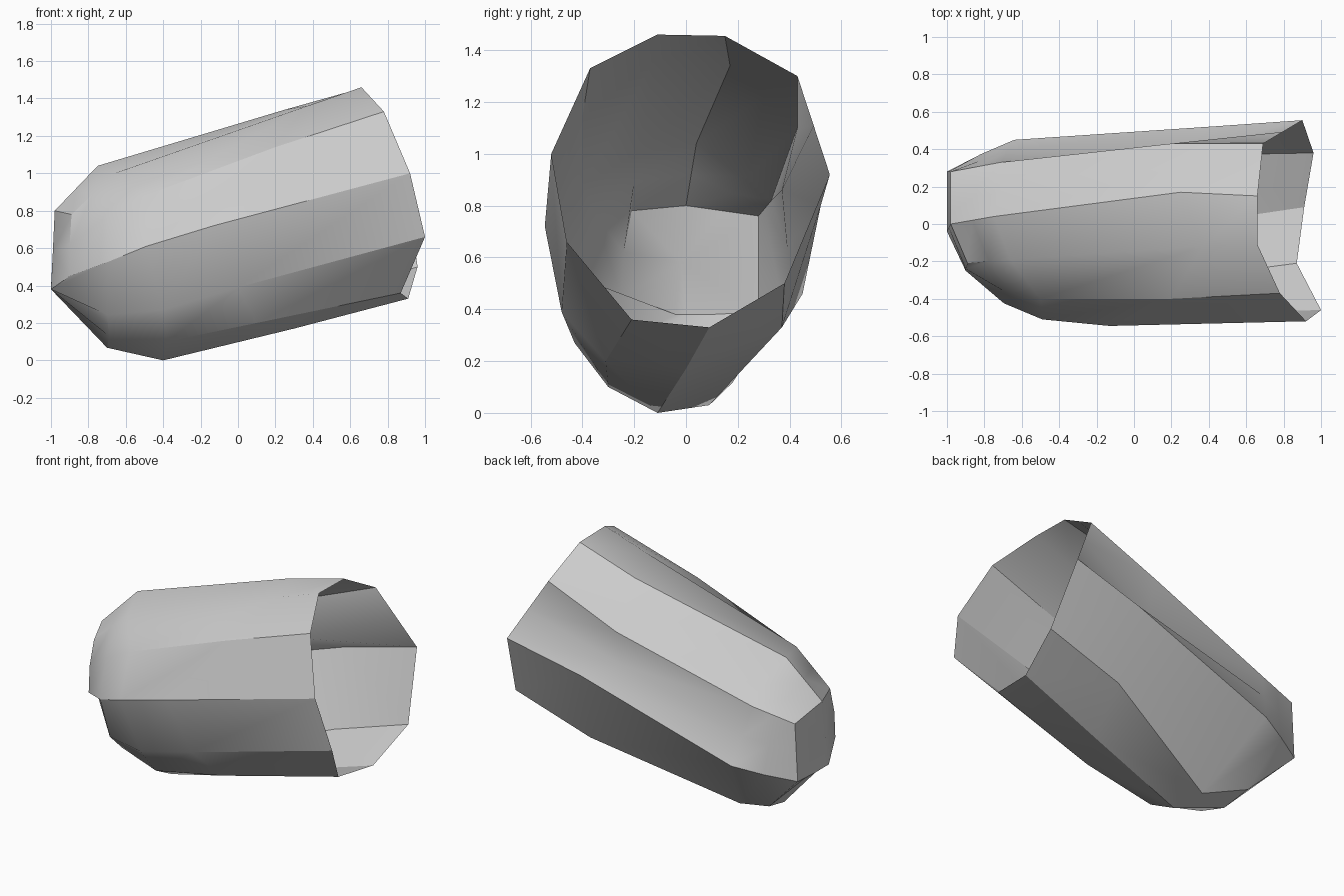
import bpy
import bmesh
from mathutils import Vector

default_cube = bpy.data.objects.get("Cube")
if default_cube:
    bpy.data.objects.remove(default_cube, do_unlink=True)


def make_material(name, colour):
    material = bpy.data.materials.new(name)
    material.use_nodes = True
    material.diffuse_color = colour
    shader = material.node_tree.nodes["Principled BSDF"]
    shader.inputs["Base Color"].default_value = colour
    return material


def section(points, upper=None, lower=None):
    """Cross-section loop with two extra rear corners, above and below the rear edge."""
    loop = [Vector(p) for p in points]
    above = Vector(upper) if upper else (loop[1] + loop[2]) / 2
    below = Vector(lower) if lower else (loop[2] + loop[3]) / 2
    return loop[:2] + [above, loop[2], below] + loop[3:]


def rounded_between(first, second):
    """Loop halfway between two sections, pushed outward where the span is long."""
    centre = sum(first + second, Vector()) / (len(first) + len(second))
    loop = []
    for a, b in zip(first, second):
        halfway = (a + b) / 2
        outward = halfway - centre
        outward.x = 0
        push = max(0, (b - a).length - .38) * .34
        loop.append(halfway + outward.normalized() * push)
    return loop


# Ten-sided sections, each starting at the top and running towards the back
end_loop = section([
    (-.89, -.21, .78), (-.98, 0, .8), (-.98, .28, .76), (-1, .28, .39),
    (-1, .2, .385), (-1, .1, .38), (-1, 0, .38), (-1, -.04, .38),
    (-.9, -.25, .45), (-.9, -.24, .62)])

shoulder_loop = section([
    (-.66, -.19, 1), (-.75, .04, 1.04), (-.71, .33, .82), (-.64, .45, .46),
    (-.45, .09, .03), (-.4, -.11, 0), (-.38, -.3, .1), (-.4, -.43, .27),
    (-.49, -.51, .61), (-.5, -.4, .88)], upper=(-.7, .24, .91))

# The rear wall has a dent halfway along the body
body_loop = section([
    (.37, -.12, 1.36), (.25, .17, 1.34), (.2, .43, 1.1), (.4, .52, .8),
    (.43, .37, .33), (.3, 0, .17), (.1, -.31, .2), (0, -.48, .39),
    (-.13, -.545, .72), (.2, -.4, 1.14)], lower=(.2, .37, .86))

rim_loop = section([
    (.66, -.11, 1.46), (.66, .15, 1.455), (.69, .43, 1.3), (.9, .555, .92),
    (.96, .38, .5), (.91, .09, .33), (.87, -.21, .36), (1, -.46, .66),
    (.92, -.52, 1), (.78, -.37, 1.33)])

sections = [end_loop, rounded_between(end_loop, shoulder_loop),
            shoulder_loop, body_loop, rim_loop]

# Thin shell: open at the rim, closed at the far end
bm = bmesh.new()
rings = [[bm.verts.new(point) for point in loop] for loop in sections]
for ring, following in zip(rings, rings[1:]):
    for i in range(len(ring)):
        j = (i + 1) % len(ring)
        bm.faces.new((ring[i], following[i], following[j], ring[j]))

# Closed end as a fan
tip = bm.verts.new((-.99, -.02, .58))
for i, corner in enumerate(rings[0]):
    bm.faces.new((tip, corner, rings[0][(i + 1) % len(rings[0])]))

mesh = bpy.data.meshes.new("open_shell")
bm.to_mesh(mesh)
bm.free()
mesh.materials.append(make_material("light grey", (.6, .6, .6, 1)))
shell = bpy.data.objects.new("open_shell", mesh)
bpy.context.collection.objects.link(shell)

# Soft facets with the stronger edges kept sharp
bpy.ops.object.select_all(action="DESELECT")
shell.select_set(True)
bpy.context.view_layer.objects.active = shell
bpy.ops.object.shade_smooth_by_angle(angle=.52)
